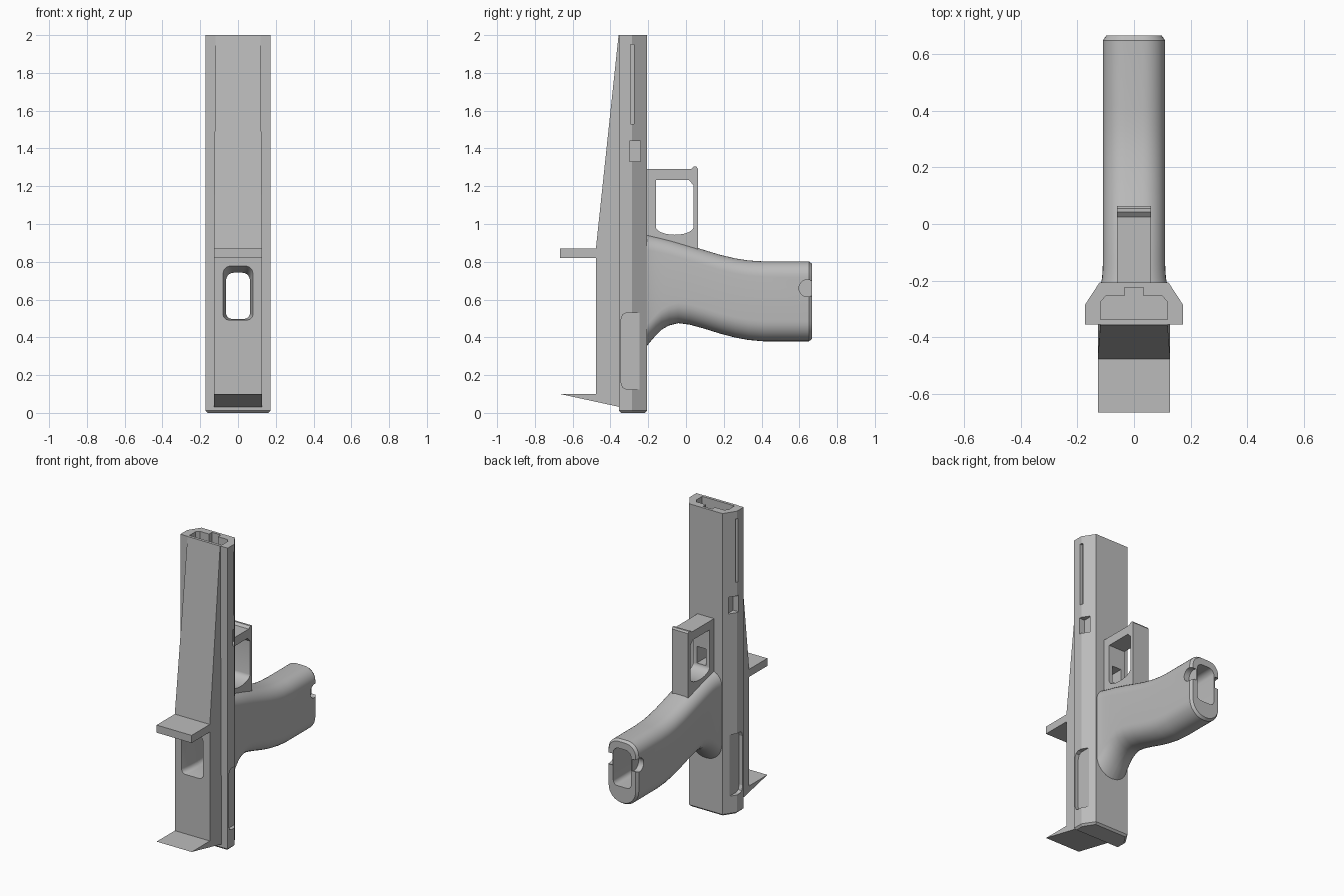
import bpy
import bmesh
import math

cube = bpy.data.objects.get("Cube")
if cube:
    bpy.data.objects.remove(cube, do_unlink=True)

# One plain colour for everything
grey = bpy.data.materials.new("plain_grey")
grey.use_nodes = True
grey.diffuse_color = (0.5, 0.5, 0.5, 1)
grey.node_tree.nodes["Principled BSDF"].inputs["Base Color"].default_value = (0.5, 0.5, 0.5, 1)


def finish(bm, name):
    bmesh.ops.recalc_face_normals(bm, faces=bm.faces)
    mesh = bpy.data.meshes.new(name)
    bm.to_mesh(mesh)
    bm.free()
    obj = bpy.data.objects.new(name, mesh)
    bpy.context.collection.objects.link(obj)
    mesh.materials.append(grey)
    return obj


def loft(name, rings):
    """Skin closed rings of equal point count and cap both ends."""
    bm = bmesh.new()
    loops = [[bm.verts.new(p) for p in ring] for ring in rings]
    n = len(loops[0])
    for a, b in zip(loops, loops[1:]):
        for i in range(n):
            j = (i + 1) % n
            bm.faces.new((a[i], a[j], b[j], b[i]))
    bm.faces.new(loops[0])
    bm.faces.new(loops[-1][::-1])
    return finish(bm, name)


def side_prism(name, profile, half):
    """Extrude a (y, z) profile across x."""
    return loft(name, [[(x, y, z) for y, z in profile] for x in (-half, half)])


def upright_prism(name, profile, z0, z1):
    """Extrude an (x, y) profile up z."""
    return loft(name, [[(x, y, z) for x, y in profile] for z in (z0, z1)])


def box(name, x0, x1, y0, y1, z0, z1):
    return upright_prism(name, [(x0, y0), (x1, y0), (x1, y1), (x0, y1)], z0, z1)


def rounded_ring(y, half, z0, z1, r_top, r_low, steps=8):
    """Rounded rectangle in the xz plane."""
    pts = []
    for sx, z, sz, r, start in ((1, z1, -1, r_top, 0), (-1, z1, -1, r_top, 90),
                                (-1, z0, 1, r_low, 180), (1, z0, 1, r_low, 270)):
        for k in range(steps + 1):
            a = math.radians(start + 90 * k / steps)
            pts.append((sx * (half - r) + r * math.cos(a), y, z + sz * r + r * math.sin(a)))
    return pts


def cut(target, cutter, keep=False):
    mod = target.modifiers.new("cut", "BOOLEAN")
    mod.operation = "DIFFERENCE"
    mod.solver = "EXACT"
    mod.object = cutter
    bpy.context.view_layer.objects.active = target
    bpy.ops.object.modifier_apply(modifier=mod.name)
    if not keep:
        bpy.data.objects.remove(cutter, do_unlink=True)


def smooth(obj, angle=35):
    bpy.ops.object.select_all(action="DESELECT")
    obj.select_set(True)
    bpy.context.view_layer.objects.active = obj
    bpy.ops.object.shade_smooth_by_angle(angle=math.radians(angle))


# Long upright body with chamfered back corners
half_body = [(0.173, -0.355), (0.173, -0.285), (0.122, -0.207)]
body = upright_prism("body", half_body + [(-x, y) for x, y in half_body[::-1]], 0, 2)
bm = bmesh.new()
bm.from_mesh(body.data)
low = [e for e in bm.edges if all(v.co.z < 0.001 for v in e.verts)]
bmesh.ops.bevel(bm, geom=low, offset=0.012, segments=1, affect="EDGES")
bm.to_mesh(body.data)
bm.free()

# Pocket in the top end, with a narrow keyway
cut(body, upright_prism("top_pocket", [
    (-0.118, -0.338), (0.118, -0.338), (0.118, -0.275), (0.1, -0.255), (0.033, -0.255),
    (0.033, -0.225), (-0.033, -0.225), (-0.033, -0.255), (-0.1, -0.255), (-0.118, -0.275)],
    1.9, 2.1))

# Side recesses, the same on both flanks
for s in (-1, 1):
    for x, y0, y1, z0, z1 in ((0.155, -0.295, -0.276, 1.53, 1.95),
                              (0.135, -0.3, -0.24, 1.33, 1.44)):
        a, b = sorted((s * x, s * 0.2))
        cut(body, box("recess", a, b, y0, y1, z0, z1))
    a, b = sorted((s * 0.147, s * 0.2))
    pocket = [(-0.24, 0.125), (-0.24, 0.53), (-0.315, 0.53), (-0.335, 0.52), (-0.345, 0.49),
              (-0.345, 0.165), (-0.335, 0.135), (-0.315, 0.125)]
    cut(body, loft("long_recess", [[(x, y, z) for y, z in pocket] for x in (a, b)]))

# Sloping front plate with its two ledges
front_plate = side_prism("front_plate", [
    (-0.345, 2), (-0.357, 2), (-0.477, 0.87), (-0.667, 0.87), (-0.667, 0.82), (-0.477, 0.82),
    (-0.477, 0.1), (-0.667, 0.1), (-0.345, 0.03)], 0.128)
for v in front_plate.data.vertices:
    if v.co.z > 1.9:
        v.co.x *= 0.93

# Curved grip: y, half width, bottom, top, bottom corner radius
sections = [(-0.215, 0.118, 0.345, 0.948, 0.115), (-0.19, 0.113, 0.375, 0.942, 0.11),
            (-0.16, 0.111, 0.41, 0.935, 0.108), (-0.13, 0.11, 0.44, 0.928, 0.107),
            (-0.09, 0.11, 0.463, 0.918, 0.107), (-0.04, 0.11, 0.475, 0.904, 0.107),
            (0.02, 0.11, 0.467, 0.886, 0.107), (0.1, 0.11, 0.445, 0.861, 0.107),
            (0.18, 0.11, 0.42, 0.837, 0.107), (0.26, 0.11, 0.399, 0.818, 0.107),
            (0.33, 0.11, 0.386, 0.807, 0.107), (0.41, 0.11, 0.379, 0.802, 0.107),
            (0.65, 0.11, 0.379, 0.802, 0.107), (0.667, 0.098, 0.391, 0.79, 0.095)]
grip = loft("grip", [rounded_ring(y, h, lo, hi, r * 0.75, r) for y, h, lo, hi, r in sections])

# Passage through plate, body and grip, flared at the front
passage = loft("passage_cutter", [
    rounded_ring(-0.5, 0.084, 0.49, 0.79, 0.04, 0.03),
    rounded_ring(-0.41, 0.063, 0.498, 0.742, 0.04, 0.03),
    rounded_ring(0.7, 0.065, 0.495, 0.745, 0.04, 0.03)])
for part in (front_plate, body, grip):
    cut(part, passage, keep=True)
bpy.data.objects.remove(passage, do_unlink=True)

# Round side notches at the grip end
for s in (-1, 1):
    circle = [(0.643 + 0.045 * math.cos(t * math.tau / 24),
               0.66 + 0.045 * math.sin(t * math.tau / 24)) for t in range(24)]
    a, b = sorted((s * 0.072, s * 0.15))
    cut(grip, loft("notch", [[(x, y, z) for y, z in circle] for x in (a, b)]))

# Squared guard loop above the grip
guard = side_prism("guard_loop", [
    (-0.215, 0.86), (-0.215, 1.29), (0.025, 1.29), (0.042, 1.304), (0.055, 1.304),
    (0.063, 1.293), (0.063, 0.84)], 0.06)
arc = [(-0.06 + 0.1 * math.cos(a), 0.985 + 0.042 * math.sin(a))
       for a in (math.pi * (1 + k / 12) for k in range(13))]
cut(guard, side_prism("guard_opening", arc + [(0.04, 1.205), (0.015, 1.233), (-0.16, 1.233)], 0.2))

# Small pocket behind the loop
for part in (guard, body):
    cut(part, box("loop_pocket", -0.033, 0.033, -0.26, -0.15, 0.99, 1.1))

for part in (grip, guard, front_plate):
    smooth(part)
